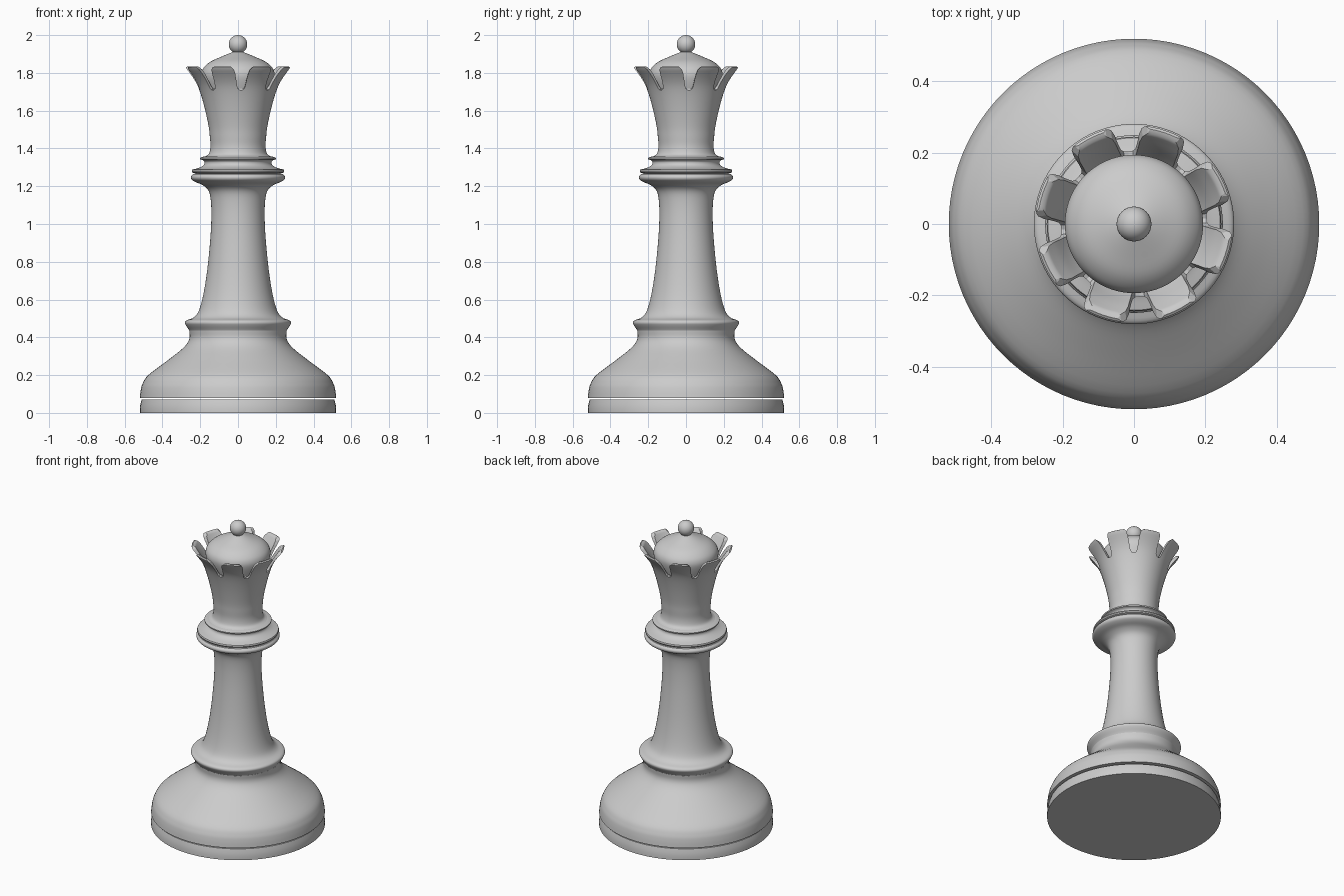
import bpy, bmesh, math
from mathutils import Matrix, Vector

if "Cube" in bpy.data.objects:
    bpy.data.objects.remove(bpy.data.objects["Cube"])

SEGMENTS = 96


def curve_through(pts, steps=4):
    """Catmull-Rom curve through the (radius, z) points."""
    p = [Vector(q) for q in pts]
    p = [2 * p[0] - p[1]] + p + [2 * p[-1] - p[-2]]
    out = []
    for a, b, c, d in zip(p, p[1:], p[2:], p[3:]):
        for i in range(steps):
            t = i / steps
            out.append(0.5 * (2 * b + (c - a) * t + (2 * a - 5 * b + 4 * c - d) * t * t
                              + (3 * b - a - 3 * c + d) * t ** 3))
    out.append(p[-2])
    return [(max(q.x, 0), q.y) for q in out]


def add_object(name, bm):
    bmesh.ops.recalc_face_normals(bm, faces=bm.faces)
    mesh = bpy.data.meshes.new(name)
    bm.to_mesh(mesh)
    bm.free()
    ob = bpy.data.objects.new(name, mesh)
    bpy.context.collection.objects.link(ob)
    return ob


def smooth(ob, angle=40):
    bpy.ops.object.select_all(action='DESELECT')
    ob.select_set(True)
    bpy.context.view_layer.objects.active = ob
    bpy.ops.object.shade_smooth_by_angle(angle=math.radians(angle))


def lathe(name, profile):
    """Turn a profile around z; both ends lie on the axis."""
    bm = bmesh.new()
    verts = [bm.verts.new((r, 0, z)) for r, z in profile]
    edges = [bm.edges.new(e) for e in zip(verts, verts[1:])]
    bmesh.ops.spin(bm, geom=verts + edges, cent=(0, 0, 0), axis=(0, 0, 1),
                   angle=math.tau, steps=SEGMENTS, use_merge=True)
    bmesh.ops.remove_doubles(bm, verts=bm.verts, dist=1e-5)
    ob = add_object(name, bm)
    smooth(ob)
    return ob


# foot disc, separated from the body by a thin groove
lathe("foot_disc", [(0, 0), (.52, 0), (.52, .02), (.517, .045), (.51, .07), (0, .07)])

# bell-shaped base
lathe("bell_base", [(0, .08)] + curve_through([
    (.52, .08), (.515, .12), (.505, .155), (.475, .20), (.37, .28), (.30, .335),
    (.268, .37), (.256, .40), (.258, .435)]) + [(0, .435)])

# lower ring and flared column up to the collar
lathe("column", [(0, .42)] + curve_through([
    (.25, .42), (.26, .44), (.275, .462), (.281, .477), (.272, .49), (.235, .505),
    (.208, .54), (.185, .62), (.165, .74), (.150, .88), (.142, 1.0), (.142, 1.10),
    (.153, 1.17), (.185, 1.205), (.225, 1.222), (.245, 1.235), (.249, 1.25),
    (.238, 1.264)]) + [(0, 1.268)])

# stacked collar rings
lathe("collar_ring", [(0, 1.266), (.225, 1.266), (.242, 1.273), (.245, 1.28)]
      + curve_through([(.242, 1.288), (.205, 1.298), (.182, 1.312), (.177, 1.328), (.185, 1.338)])
      + [(.20, 1.342), (.201, 1.35), (.18, 1.358), (0, 1.36)])

# crown cup: outer wall, lip, inner wall
outer = curve_through([(.18, 1.355), (.155, 1.37), (.146, 1.41), (.149, 1.46), (.156, 1.52),
                       (.178, 1.62), (.205, 1.71), (.232, 1.765), (.274, 1.823)])
lip = [(.277, 1.83), (.270, 1.835), (.257, 1.832)]
inner = curve_through([(.250, 1.823), (.225, 1.785), (.200, 1.74), (.17, 1.69)])
crown = lathe("crown", [(0, 1.355)] + outer + lip + inner + [(0, 1.69)])

# notch cutters: eight radial U-shaped prisms
right = [(.013, 1.712), (.02, 1.725), (.026, 1.755), (.034, 1.795), (.043, 1.818),
         (.058, 1.832), (.075, 1.838), (.075, 1.88)]
outline = [(-x, z) for x, z in reversed(right)] + [(0, 1.708)] + right
bm = bmesh.new()
for k in range(8):
    turn = Matrix.Rotation(math.radians(4.5 + 45 * k), 4, 'Z')
    near = bm.faces.new([bm.verts.new(turn @ Vector((.186, y, z))) for y, z in outline])
    ext = bmesh.ops.extrude_face_region(bm, geom=[near], use_keep_orig=True)
    moved = [g for g in ext["geom"] if isinstance(g, bmesh.types.BMVert)]
    bmesh.ops.translate(bm, verts=moved, vec=turn @ Vector((.2, 0, 0)))
cutter = add_object("notch_cutter", bm)
cutter.hide_render = True
cutter.hide_set(True)
cut = crown.modifiers.new("notches", 'BOOLEAN')
cut.operation = 'DIFFERENCE'
cut.solver = 'EXACT'
cut.object = cutter
crown.modifiers.move(len(crown.modifiers) - 1, 0)

# dome inside the crown
lathe("dome", [(0, 1.68)] + curve_through([
    (.165, 1.68), (.182, 1.73), (.193, 1.775), (.192, 1.805), (.178, 1.832),
    (.145, 1.86), (.09, 1.885), (.03, 1.91)]) + [(0, 1.915)])

# ball finial
bm = bmesh.new()
bmesh.ops.create_uvsphere(bm, u_segments=32, v_segments=20, radius=.049)
bmesh.ops.translate(bm, verts=bm.verts, vec=(0, 0, 1.951))
smooth(add_object("ball_finial", bm))
